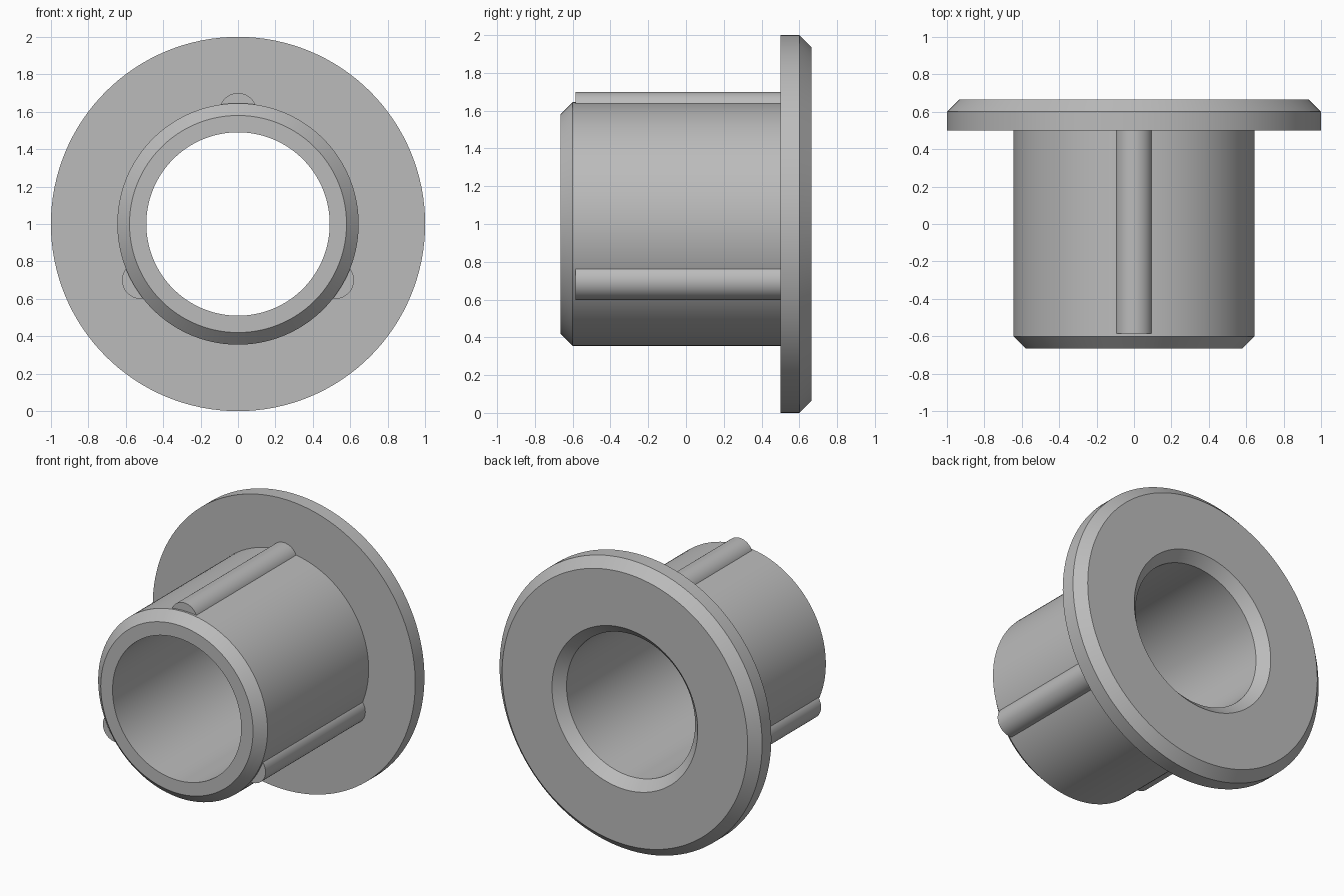
import bpy
import bmesh
from math import pi, radians
from mathutils import Matrix, Vector

cube = bpy.data.objects.get("Cube")
if cube:
    bpy.data.objects.remove(cube, do_unlink=True)

CENTRE = Vector((0, 0, 1))   # the axis runs along y at this height
SEGMENTS = 128

grey = bpy.data.materials.new("plain grey")
grey.use_nodes = True
grey.diffuse_color = (0.5, 0.5, 0.5, 1)
grey.node_tree.nodes["Principled BSDF"].inputs["Base Color"].default_value = (0.5, 0.5, 0.5, 1)


def finish(name, bm):
    """Turn a bmesh into a grey, smooth object with sharp edges kept."""
    bmesh.ops.recalc_face_normals(bm, faces=bm.faces)
    mesh = bpy.data.meshes.new(name)
    bm.to_mesh(mesh)
    bm.free()
    mesh.materials.append(grey)
    obj = bpy.data.objects.new(name, mesh)
    bpy.context.collection.objects.link(obj)
    bpy.ops.object.select_all(action='DESELECT')
    obj.select_set(True)
    bpy.context.view_layer.objects.active = obj
    bpy.ops.object.shade_smooth_by_angle(angle=radians(30))
    return obj


# Flanged sleeve: closed (radius, y) outline turned about the axis
outline = [
    (0.49, -0.665), (0.58, -0.665), (0.645, -0.6),             # chamfered nose
    (0.645, 0.5), (1.0, 0.5), (1.0, 0.6), (0.935, 0.665),      # flange
    (0.555, 0.665), (0.49, 0.6),                               # bore countersink
]
bm = bmesh.new()
verts = [bm.verts.new(CENTRE + Vector((r, y, 0))) for r, y in outline]
edges = [bm.edges.new((a, b)) for a, b in zip(verts, verts[1:] + verts[:1])]
bmesh.ops.spin(bm, geom=verts + edges, cent=CENTRE, axis=(0, 1, 0),
               angle=2 * pi, steps=SEGMENTS, use_merge=True)
bmesh.ops.remove_doubles(bm, verts=bm.verts, dist=0.0001)
finish("flanged_sleeve", bm)

# Three round ribs sunk into the sleeve, their back ends buried in the flange
RIB_RADIUS, RIB_OFFSET = 0.1, 0.6
RIB_FRONT, RIB_BACK = -0.585, 0.55
for i, name in enumerate(("top_rib", "left_rib", "right_rib")):
    bm = bmesh.new()
    place = (Matrix.Translation(CENTRE)
             @ Matrix.Rotation(i * 2 * pi / 3, 4, 'Y')
             @ Matrix.Translation((0, (RIB_FRONT + RIB_BACK) / 2, RIB_OFFSET))
             @ Matrix.Rotation(pi / 2, 4, 'X'))
    bmesh.ops.create_cone(bm, cap_ends=True, segments=48, radius1=RIB_RADIUS,
                          radius2=RIB_RADIUS, depth=RIB_BACK - RIB_FRONT, matrix=place)
    finish(name, bm)
